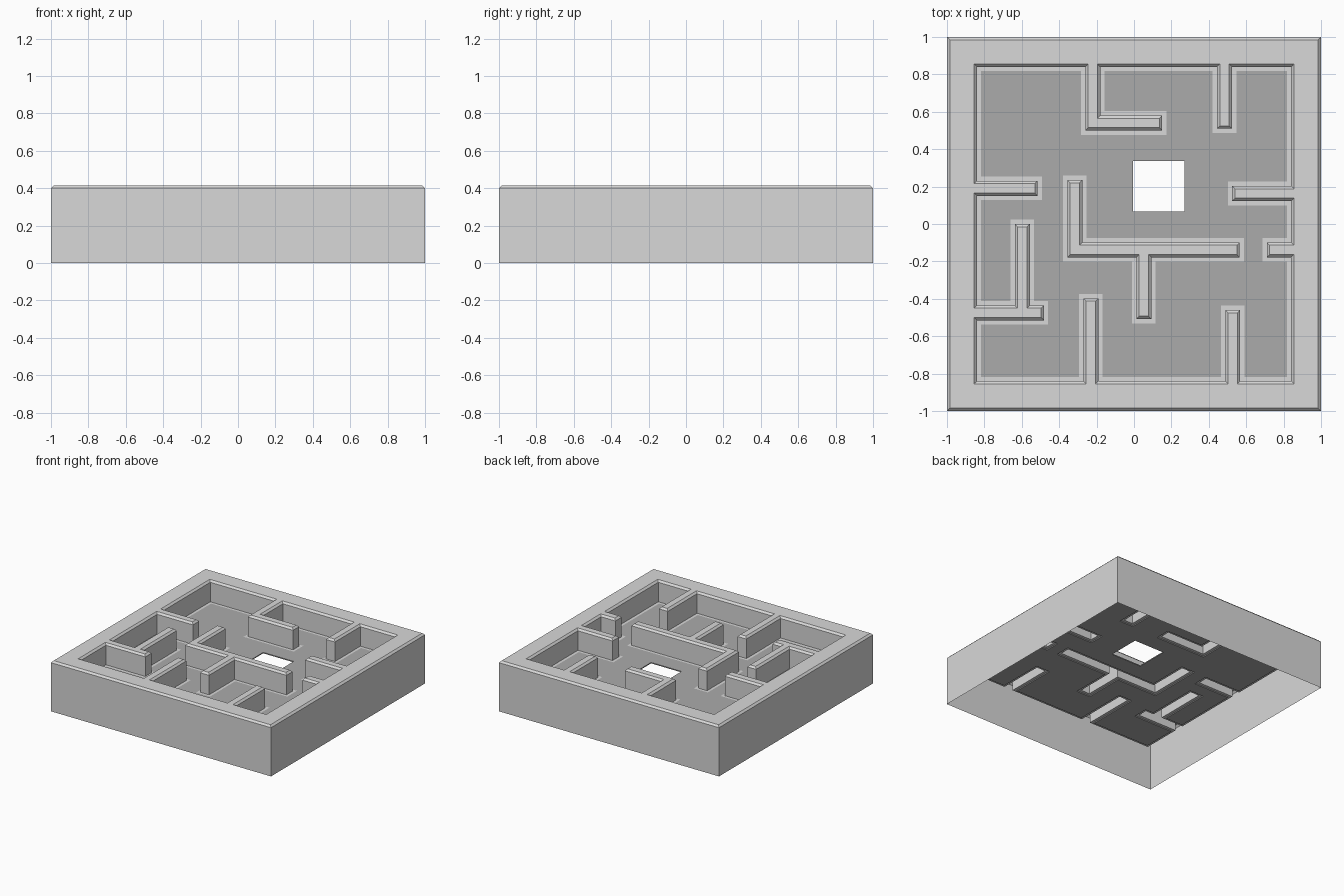
import bpy, bmesh
from mathutils import Vector

cube = bpy.data.objects.get("Cube")
if cube:
    bpy.data.objects.remove(cube, do_unlink=True)

TOP, FLOOR, HALF_WALL, FLANGE, CHAMFER, PIT = 0.415, 0.24, 0.04, 0.023, 0.015, 0.84


def material(name, value):
    mat = bpy.data.materials.new(name)
    mat.use_nodes = True
    color = (value, value, value, 1)
    mat.diffuse_color = color
    mat.node_tree.nodes["Principled BSDF"].inputs["Base Color"].default_value = color
    return mat


def grow(rect, d):
    return (rect[0] - d, rect[1] - d, rect[2] + d, rect[3] + d)


def inside(rects, x, y):
    return any(r[0] < x < r[2] and r[1] < y < r[3] for r in rects)


def wall(xa, ya, xb, yb):
    return grow((min(xa, xb), min(ya, yb), max(xa, xb), max(ya, yb)), HALF_WALL)


# Maze walls as centre lines; E is where a wall meets the frame
E = PIT - HALF_WALL
walls = [wall(*line) for line in (
    (-.22, E, -.22, .54), (-.22, .54, .11, .54),
    (.484, E, .484, .55),
    (.565, .163, E, .163),
    (-E, .191, -.555, .191),
    (-.316, .195, -.316, -.138), (-.316, -.138, .525, -.138), (.053, -.138, .053, -.468),
    (.75, -.138, E, -.138),
    (-E, -.475, -.522, -.475), (-.597, -.475, -.597, -.04),
    (-.231, -E, -.231, -.437),
    (.528, -E, .528, -.5),
)]
# Broad outer frame
frame = [(-1, -1, -PIT, 1), (PIT, -1, 1, 1), (-1, -1, 1, -PIT), (-1, PIT, 1, 1)]
high = walls + frame
flanges = [grow(r, FLANGE) for r in high]
hole = (-.006, .066, .271, .336)

# Shared plan grid
plan = high + flanges + [hole]


def grid_lines(axis):
    vals = {round(r[k], 4) for r in plan for k in (axis, axis + 2)}
    return sorted(v for v in vals if -1 <= v <= 1)


xs, ys = grid_lines(0), grid_lines(1)
cells = [(x0, y0, x1, y1) for x0, x1 in zip(xs, xs[1:]) for y0, y1 in zip(ys, ys[1:])]


def kind(x, y):
    if abs(x) > 1 or abs(y) > 1:
        return "outside"
    if inside(high, x, y):
        return "high"
    if inside([hole], x, y):
        return "hole"
    return "flange" if inside(flanges, x, y) else "floor"


def quad(bm, points, direction):
    face = bm.faces.new([bm.verts.new(p) for p in points])
    face.normal_update()
    if face.normal.dot(Vector(direction)) < 0:
        face.normal_flip()


def flat(bm, c, z):
    quad(bm, [(c[0], c[1], z), (c[2], c[1], z), (c[2], c[3], z), (c[0], c[3], z)], (0, 0, 1))


def clean(bm):
    bmesh.ops.remove_doubles(bm, verts=bm.verts[:], dist=0.0005)
    bmesh.ops.dissolve_limit(bm, angle_limit=0.02, verts=bm.verts[:], edges=bm.edges[:])
    bm.normal_update()


def finish(bm, name, mat):
    mesh = bpy.data.meshes.new(name)
    bm.to_mesh(mesh)
    bm.free()
    mesh.materials.append(mat)
    obj = bpy.data.objects.new(name, mesh)
    bpy.context.collection.objects.link(obj)
    return obj


# Hollow shell: frame, walls and the narrow flange around their feet
bm = bmesh.new()
for c in cells:
    mx, my = (c[0] + c[2]) / 2, (c[1] + c[3]) / 2
    here = kind(mx, my)
    if here == "flange":
        flat(bm, c, FLOOR)
    if here != "high":
        continue
    flat(bm, c, TOP)
    sides = (((c[0], c[1]), (c[0], c[3]), (-1, 0)), ((c[2], c[1]), (c[2], c[3]), (1, 0)),
             ((c[0], c[1]), (c[2], c[1]), (0, -1)), ((c[0], c[3]), (c[2], c[3]), (0, 1)))
    for a, b, (dx, dy) in sides:
        px = (a[0] + b[0]) / 2 + dx * 0.0004
        py = (a[1] + b[1]) / 2 + dy * 0.0004
        there = kind(px, py)
        if there == "high":
            continue
        low = 0 if there == "outside" else FLOOR
        quad(bm, [(*a, low), (*b, low), (*b, TOP), (*a, TOP)], (dx, dy, 0))
clean(bm)

# Chamfer every upper rim
rims = [e for e in bm.edges if len(e.link_faces) == 2
        and all(v.co.z > TOP - 0.001 for v in e.verts)
        and abs(e.link_faces[0].normal.z - e.link_faces[1].normal.z) > 0.5]
bmesh.ops.bevel(bm, geom=rims, offset=CHAMFER, offset_type='OFFSET', segments=1,
                affect='EDGES', clamp_overlap=False)
finish(bm, "maze_shell", material("light grey", 0.69))

# Thin floor plate set between the flanges, with one square opening
bm = bmesh.new()
for c in cells:
    if kind((c[0] + c[2]) / 2, (c[1] + c[3]) / 2) == "floor":
        flat(bm, c, FLOOR)
clean(bm)
plate = finish(bm, "floor_plate", material("dark grey", 0.41))
thickness = plate.modifiers.new("thickness", 'SOLIDIFY')
thickness.thickness = 0.008
thickness.offset = -1
